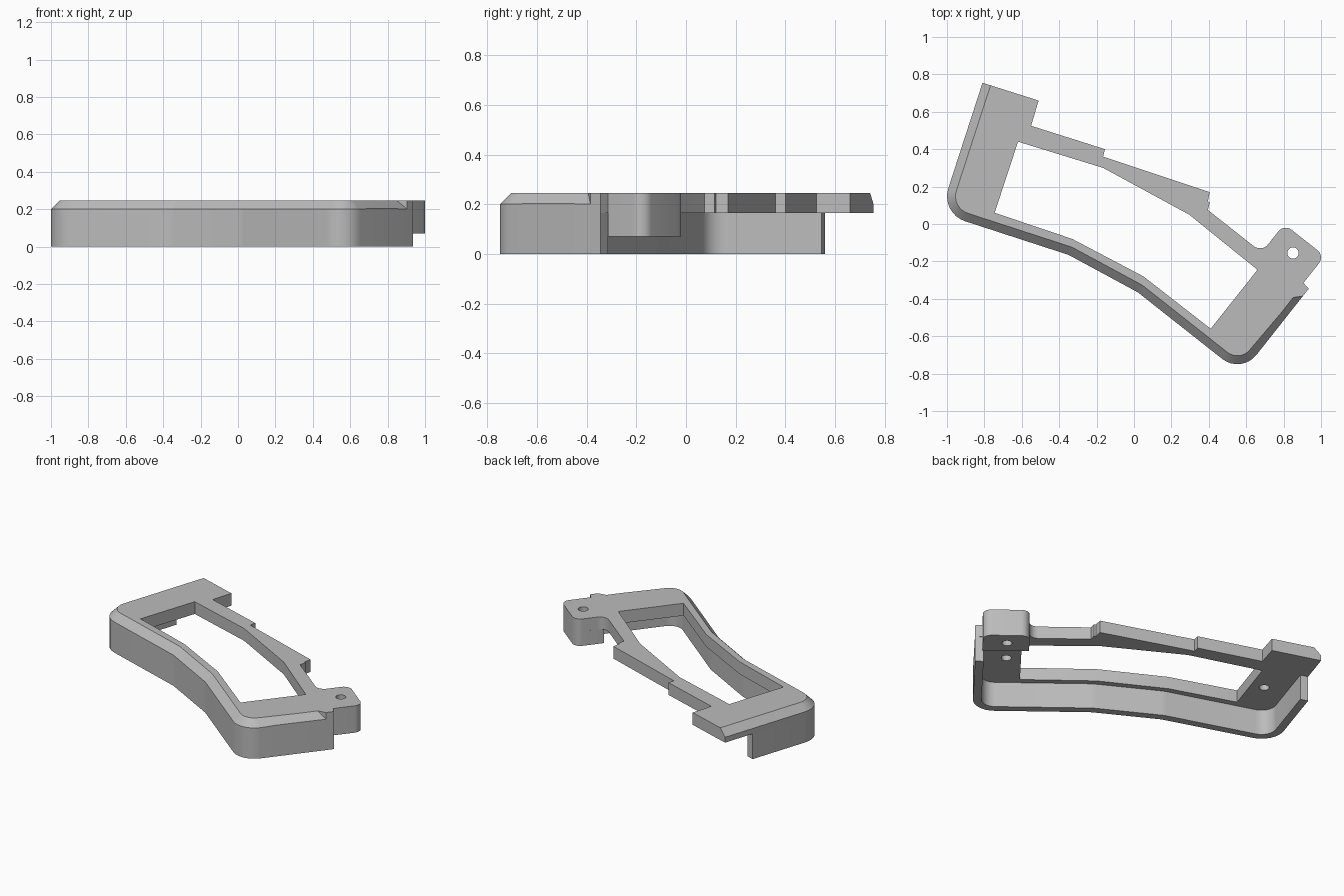
import bpy, bmesh, math
from mathutils import Vector

if "Cube" in bpy.data.objects:
    bpy.data.objects.remove(bpy.data.objects["Cube"], do_unlink=True)

TOP, CHAMFER_Z, UNDER, BOSS_Z = 0.245, 0.2, 0.165, 0.07
WALL = 0.05

grey = bpy.data.materials.new("plain grey")
grey.use_nodes = True
colour = (0.5, 0.5, 0.5, 1)
grey.diffuse_color = colour
grey.node_tree.nodes["Principled BSDF"].inputs["Base Color"].default_value = colour


def rounded(points, closed=True, steps=8):
    """Points are (x, y) or (x, y, radius); a radius turns the corner into an arc."""
    out, n = [], len(points)
    for i, p in enumerate(points):
        c = Vector(p[:2])
        if len(p) < 3 or (not closed and i in (0, n - 1)):
            out.append(c)
            continue
        a = (Vector(points[i - 1][:2]) - c).normalized()
        b = (Vector(points[(i + 1) % n][:2]) - c).normalized()
        half = a.angle(b) / 2
        centre = c + (a + b).normalized() * p[2] / math.sin(half)
        start = c + a * p[2] / math.tan(half) - centre
        end = c + b * p[2] / math.tan(half) - centre
        sweep_angle = math.pi - 2 * half
        for k in range(steps + 1):
            t = k / steps
            w0 = math.sin((1 - t) * sweep_angle) / math.sin(sweep_angle)
            w1 = math.sin(t * sweep_angle) / math.sin(sweep_angle)
            out.append(centre + start * w0 + end * w1)
    return out


def finish(bm, name):
    bmesh.ops.recalc_face_normals(bm, faces=bm.faces)
    mesh = bpy.data.meshes.new(name)
    bm.to_mesh(mesh)
    bm.free()
    mesh.materials.append(grey)
    ob = bpy.data.objects.new(name, mesh)
    bpy.context.collection.objects.link(ob)
    return ob


def prism(name, points, z0, z1):
    bm = bmesh.new()
    low = [bm.verts.new((p.x, p.y, z0)) for p in points]
    high = [bm.verts.new((p.x, p.y, z1)) for p in points]
    bm.faces.new(low)
    bm.faces.new(high)
    for i in range(len(points)):
        j = (i + 1) % len(points)
        bm.faces.new((low[i], low[j], high[j], high[i]))
    return finish(bm, name)


def sweep(name, path, section, end_dir=None):
    """Sweep a section of (inward offset, height) along a path with mitred joints."""
    bm, rings, n = bmesh.new(), [], len(path)
    dirs = [(path[i + 1] - path[i]).normalized() for i in range(n - 1)]
    for i, p in enumerate(path):
        d0, d1 = dirs[max(i - 1, 0)], dirs[min(i, n - 2)]
        d = (d0 + d1).normalized()
        inward = Vector((-d.y, d.x)) / d.dot(d1)
        if end_dir and i == n - 1:
            inward = Vector(end_dir)
        rings.append([bm.verts.new((*(p + inward * o), z)) for o, z in section])
    for r, s in zip(rings, rings[1:]):
        for k in range(len(section)):
            m = (k + 1) % len(section)
            bm.faces.new((r[k], r[m], s[m], s[k]))
    bm.faces.new(rings[0])
    bm.faces.new(rings[-1])
    return finish(bm, name)


def drill(x, y, z0, z1, radius=0.03, sides=24):
    ring = [Vector((x + radius * math.cos(a), y + radius * math.sin(a)))
            for a in (2 * math.pi * k / sides for k in range(sides))]
    return prism("drill", ring, z0, z1)


def cut(ob, cutters):
    for c in cutters:
        c.hide_render = True
        mod = ob.modifiers.new("cut", 'BOOLEAN')
        mod.operation, mod.solver, mod.object = 'DIFFERENCE', 'EXACT', c
    graph = bpy.context.evaluated_depsgraph_get()
    graph.update()
    baked = bpy.data.meshes.new_from_object(ob.evaluated_get(graph))
    ob.modifiers.clear()
    ob.data = baked
    for c in cutters:
        bpy.data.objects.remove(c, do_unlink=True)


# Outer rim line, from the left arm round the front to the right end
tip, rim_end = (-0.81, 0.755), (0.935, -0.345)
front = [(-1.036, 0.058, 0.14), (-0.35, -0.165, 0.15),
         (0.02, -0.365, 0.15), (0.574, -0.802, 0.13)]

# Top plate with stepped back edge and rounded screw tab
back = [(0.906, -0.315), (1.02, -0.171, 0.05), (0.803, 0, 0.05),
        (0.683, -0.152, 0.055), (0.395, 0.075), (0.405, 0.115), (0.395, 0.12),
        (0.405, 0.17), (-0.165, 0.36), (-0.155, 0.4), (-0.55, 0.525), (-0.51, 0.66)]
plate = prism("top_plate", rounded([tip] + front + [rim_end] + back), UNDER, TOP)

# Window, blind screw holes, tab hole and bevelled rim
window = rounded([(-0.62, 0.44), (-0.745, 0.06), (-0.33, -0.08), (0.05, -0.28),
                  (0.41, -0.56), (0.66, -0.245), (0.295, 0.05), (-0.165, 0.3)])
beyond = (tip[0] + 0.031, tip[1] + 0.095)
bevel = sweep("bevel", rounded([beyond] + front + [(0.905, -0.385)], closed=False),
              [(-0.02, CHAMFER_Z - 0.02), (0.065, TOP + 0.02), (-0.02, TOP + 0.02)],
              end_dir=(-1.22, -0.2))
cut(plate, [prism("window", window, 0, 1), bevel,
            drill(-0.757, 0.294, 0, 0.22), drill(0.635, -0.417, 0, 0.22),
            drill(0.85, -0.155, 0, 1)])

# Skirt wall hanging below the rim
wall = sweep("skirt_wall", rounded([(-0.873, 0.56)] + front + [rim_end], closed=False),
             [(0, 0), (WALL, 0), (WALL, UNDER), (0, UNDER)])

# Screw boss below the tab
boss = prism("screw_boss", rounded([(0.906, -0.315), (1.02, -0.171, 0.05),
                                    (0.803, 0, 0.05), (0.69, -0.143)]), BOSS_Z, UNDER)
cut(boss, [drill(0.85, -0.155, 0, 1)])

# Smooth the rounded corners, keep the edges sharp
for ob in (plate, wall, boss):
    bpy.ops.object.select_all(action='DESELECT')
    ob.select_set(True)
    bpy.context.view_layer.objects.active = ob
    bpy.ops.object.shade_smooth_by_angle(angle=math.radians(25))
